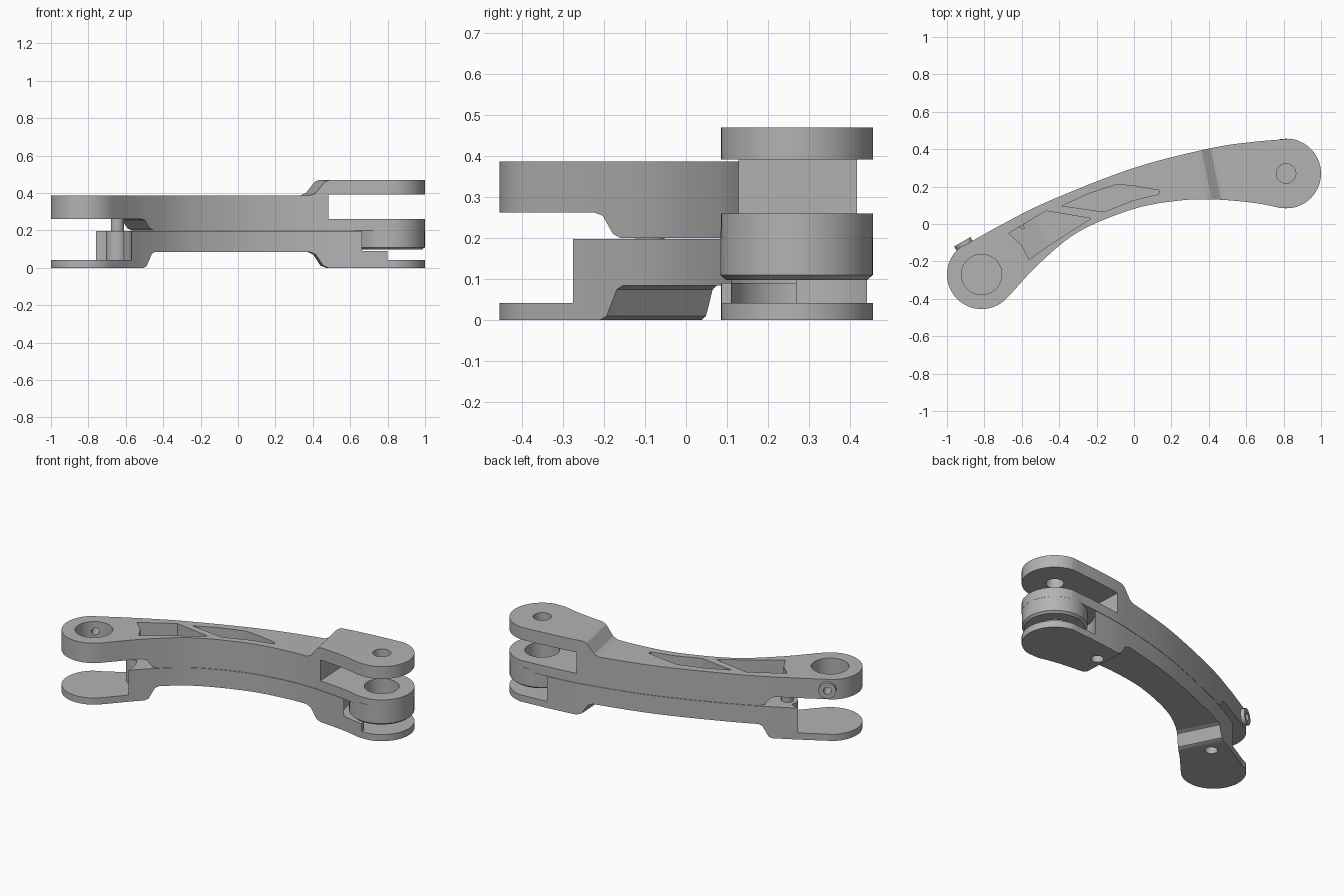
import bpy, bmesh, math
from mathutils import Vector, Matrix

if "Cube" in bpy.data.objects:
    bpy.data.objects.remove(bpy.data.objects["Cube"])

grey = bpy.data.materials.new("mid grey")
grey.diffuse_color = (0.45, 0.45, 0.45, 1)
grey.use_nodes = True
grey.node_tree.nodes["Principled BSDF"].inputs["Base Color"].default_value = grey.diffuse_color
LEFT, RIGHT = Vector((-0.815, -0.27)), Vector((0.813, 0.27))


def finish(bm, name):
    bmesh.ops.recalc_face_normals(bm, faces=bm.faces)
    me = bpy.data.meshes.new(name)
    bm.to_mesh(me)
    bm.free()
    ob = bpy.data.objects.new(name, me)
    bpy.context.collection.objects.link(ob)
    me.materials.append(grey)
    return ob


def loft(name, rings):
    """Closed solid through matching rings of 3D points."""
    bm = bmesh.new()
    vs = [[bm.verts.new(p) for p in r] for r in rings]
    bm.faces.new(vs[0])
    bm.faces.new(vs[-1])
    n = len(vs[0])
    for a, b in zip(vs, vs[1:]):
        for i in range(n):
            j = (i + 1) % n
            bm.faces.new((a[i], a[j], b[j], b[i]))
    return finish(bm, name)


def slab(name, pts, z0, z1):
    return loft(name, [[(p[0], p[1], z) for p in pts] for z in (z0, z1)])


def arc(c, r, a0, a1, n):
    return [(c[0] + r * math.cos(math.radians(a0 + (a1 - a0) * i / n)),
             c[1] + r * math.sin(math.radians(a0 + (a1 - a0) * i / n))) for i in range(n + 1)]


def cyl(name, c, r, z0, z1, seg=64):
    return slab(name, arc(c, r, 0, 360 - 360 / seg, seg - 1), z0, z1)


def smooth_path(pts, n=6):
    """Catmull-Rom curve through the points."""
    p = [Vector(q) for q in pts]
    p = [2 * p[0] - p[1]] + p + [2 * p[-1] - p[-2]]
    out = []
    for a, b, c, d in zip(p, p[1:], p[2:], p[3:]):
        for i in range(n):
            t = i / n
            out.append(0.5 * (2 * b + (c - a) * t + (2 * a - 5 * b + 4 * c - d) * t * t
                              + (3 * b - a - 3 * c + d) * t ** 3))
    return out + [p[-2]]


def profile(name, pts, lean):
    """Side profile swept across the arm; its ends lean to follow the curve."""
    def ring(y):
        return [(x - (0.5 * (y + 0.18) if x < 0 else lean * (y - 0.13)), y, z) for x, z in pts]
    return loft(name, [ring(-0.8), ring(0.8)])


def boolean(ob, tool, op="DIFFERENCE"):
    m = ob.modifiers.new("cut", "BOOLEAN")
    m.operation, m.object, m.solver = op, tool, "EXACT"
    bpy.context.view_layer.objects.active = ob
    bpy.ops.object.modifier_apply(modifier=m.name)
    bpy.data.objects.remove(tool)


# Curved plan outline shared by both halves
lower = smooth_path([(-0.672, -0.388), (-0.5, -0.205), (-0.29, -0.038), (0, 0.081),
                     (0.24, 0.125), (0.43, 0.131), (0.65, 0.112), (0.78, 0.086)])
upper = smooth_path([(0.835, 0.456), (0.62, 0.437), (0.4, 0.403), (0, 0.30), (-0.45, 0.125),
                     (-0.72, -0.01), (-0.905, -0.114)])
outline = (lower + arc(RIGHT, 0.187, -78, 81, 28) + upper
           + arc(LEFT, 0.185, 124, 317, 30))

# Upper arm: cranked bar with a fork at the right end
upper_arm = slab("upper_arm", outline, 0.1, 0.6)
boolean(upper_arm, profile("tool", [
    (-2, 0.262), (-0.54, 0.262), (-0.51, 0.255), (-0.47, 0.21), (-0.44, 0.2), (2, 0.2),
    (2, 0.47), (0.49, 0.47), (0.465, 0.46), (0.415, 0.4), (0.385, 0.387), (-2, 0.387)], 0.2),
    "INTERSECT")
boolean(upper_arm, profile("tool", [(0.485, 0.26), (2, 0.26), (2, 0.392), (0.485, 0.392)], 0.05))

# Lug below the fork, with a chamfered lower rim
lug = loft("tool", [[(x, y, z) for x, y in arc(RIGHT, r, 0, 355, 71)]
                    for z, r in ((0.098, 0.172), (0.11, 0.186), (0.22, 0.186))])
boolean(upper_arm, lug, "UNION")
boolean(upper_arm, cyl("tool", RIGHT, 0.1, 0.05, 0.3))
boolean(upper_arm, cyl("tool", RIGHT, 0.052, 0.3, 0.6))

# Blind bore in the left eye
boolean(upper_arm, cyl("tool", LEFT, 0.108, 0.28, 0.6))

# Two weight-saving pockets; the first has a ramped floor at its left end
boolean(upper_arm, slab("tool", [(-0.385, 0.097), (-0.24, 0.163), (-0.09, 0.212), (0.0, 0.203),
                                 (0.135, 0.18), (0.135, 0.16), (0, 0.128), (-0.16, 0.065)], 0.215, 0.5))
ramp = [(-0.56, -0.19, 0.29), (-0.45, -0.11, 0.215), (-0.53, 0.035, 0.215),
        (-0.67, -0.05, 0.29), (-0.60, -0.115, 0.29)]
boolean(upper_arm, loft("tool", [ramp, [(x, y, 0.5) for x, y, z in ramp]]))
boolean(upper_arm, slab("tool", [(-0.455, -0.114), (-0.23, 0.03), (-0.47, 0.07), (-0.535, 0.032)],
                        0.215, 0.5))

# Lower arm: arched bar with a thin plate at each end
lower_arm = slab("lower_arm", outline, -0.1, 0.4)
boolean(lower_arm, profile("tool", [
    (-2, 0), (-0.52, 0), (-0.495, 0.01), (-0.455, 0.075), (-0.43, 0.085), (0.385, 0.085),
    (0.415, 0.072), (0.455, 0.012), (0.485, 0), (2, 0), (2, 0.198), (-2, 0.198)], 0.05),
    "INTERSECT")
boolean(lower_arm, cyl("tool", LEFT, 0.245, 0.042, 0.4, 96))

# Clearance around the lug, leaving a low lip on the front side
boolean(lower_arm, cyl("tool", RIGHT, 0.22, 0.09, 0.4, 96))
boolean(lower_arm, cyl("tool", RIGHT, 0.16, 0.042, 0.2, 96))
boolean(lower_arm, slab("tool", [(0.8, -0.2), (1.3, -0.2), (1.3, 0.7), (0.8, 0.7)], 0.042, 0.2))
boolean(lower_arm, slab("tool", arc(RIGHT, 0.23, 0, 180, 48), 0.042, 0.4))

# Stepped stop pin, and screw holes from below
PIN = (-0.645, -0.088)
stop_pin = cyl("stop_pin", PIN, 0.06, 0.02, 0.197, 40)
boolean(stop_pin, cyl("tool", PIN, 0.035, 0.15, 0.27, 32), "UNION")
boolean(stop_pin, cyl("tool", PIN, 0.036, -0.2, 0.12, 32))
boolean(lower_arm, cyl("tool", PIN, 0.036, -0.2, 0.12, 32))
boolean(lower_arm, cyl("tool", (0.515, 0.29), 0.036, -0.2, 0.12, 32))

# Ring fitting on the back of the left eye, drilled through into the bore
normal = Vector((-0.5, 0.866, 0))
place = (Matrix.Translation((-0.907, -0.114, 0.325))
         @ normal.to_track_quat("Z", "Y").to_matrix().to_4x4())
fitting = cyl("side_fitting", (0, 0), 0.05, -0.04, 0.022, 40)
boolean(fitting, cyl("tool", (0, 0), 0.022, -0.2, 0.1, 32))
fitting.data.transform(place)
drill = cyl("tool", (0, 0), 0.022, -0.13, 0.1, 32)
drill.data.transform(place)
boolean(upper_arm, drill)

for ob in (upper_arm, lower_arm, stop_pin, fitting):
    bpy.ops.object.select_all(action="DESELECT")
    ob.select_set(True)
    bpy.context.view_layer.objects.active = ob
    bpy.ops.object.shade_smooth_by_angle(angle=math.radians(25))
